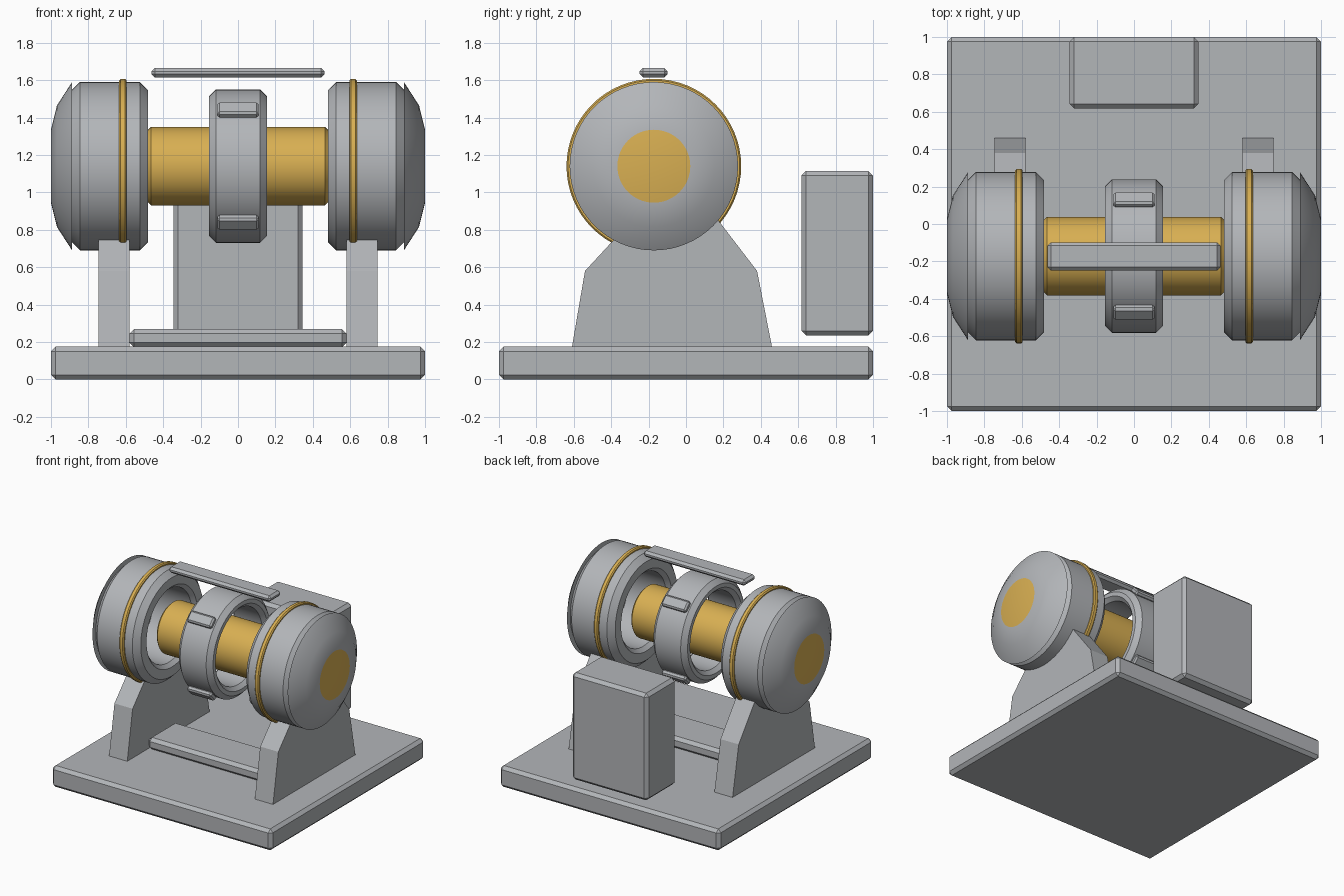
import bpy, bmesh, math
from mathutils import Matrix

if "Cube" in bpy.data.objects:
    bpy.data.objects.remove(bpy.data.objects["Cube"])

AY, AZ = -0.172, 1.14          # centre of the horizontal drum axis


def material(name, rgb):
    m = bpy.data.materials.new(name)
    m.diffuse_color = (*rgb, 1)
    m.use_nodes = True
    m.node_tree.nodes["Principled BSDF"].inputs["Base Color"].default_value = m.diffuse_color
    return m


GREY = material("steel grey", (0.45, 0.465, 0.485))
GOLD = material("gold", (0.69, 0.43, 0.085))


def finish(name, bm, mats, smooth=False):
    bmesh.ops.recalc_face_normals(bm, faces=bm.faces)
    me = bpy.data.meshes.new(name)
    bm.to_mesh(me)
    bm.free()
    for m in mats:
        me.materials.append(m)
    ob = bpy.data.objects.new(name, me)
    bpy.context.collection.objects.link(ob)
    if smooth:
        bpy.ops.object.select_all(action='DESELECT')
        ob.select_set(True)
        bpy.context.view_layer.objects.active = ob
        bpy.ops.object.shade_smooth_by_angle(angle=math.radians(35))
    return ob


def box(name, lo, hi, bevel, turn=0):
    """Box between two corners, chamfered, optionally turned about its own x axis."""
    bm = bmesh.new()
    size = [b - a for a, b in zip(lo, hi)]
    mid = [(a + b) / 2 for a, b in zip(lo, hi)]
    bmesh.ops.create_cube(bm, size=1, matrix=Matrix.Diagonal((*size, 1)))
    bmesh.ops.bevel(bm, geom=bm.edges[:], offset=bevel, segments=1, affect='EDGES')
    bm.transform(Matrix.Translation(mid) @ Matrix.Rotation(turn, 4, 'X'))
    return finish(name, bm, [GREY])


def lathe(name, profile, mat, closed=True, side=1, segs=64, gold_end=None):
    """Spin (x, radius) points about the drum axis."""
    bm = bmesh.new()
    vs = [bm.verts.new((side * x, 0, r)) for x, r in profile]
    n = len(vs)
    for i in range(n if closed else n - 1):
        bm.edges.new((vs[i], vs[(i + 1) % n]))
    bmesh.ops.spin(bm, geom=bm.verts[:] + bm.edges[:], cent=(0, 0, 0),
                   axis=(1, 0, 0), angle=2 * math.pi, steps=segs, use_duplicate=False)
    bmesh.ops.remove_doubles(bm, verts=bm.verts, dist=1e-4)
    bm.transform(Matrix.Translation((0, AY, AZ)))
    if gold_end is not None:
        for f in bm.faces:
            if all(abs(v.co.x) > gold_end for v in f.verts):
                f.material_index = 1
    return finish(name, bm, [mat, GOLD], smooth=True)


def tube(name, x0, x1, inner, outer, c, ci, mat, side=1):
    """Chamfered hollow ring: c outside chamfer, ci inside chamfer."""
    return lathe(name, [(x0 + c, outer), (x1 - c, outer), (x1, outer - c),
                        (x1, inner + ci), (x1 - ci, inner), (x0 + ci, inner),
                        (x0, inner + ci), (x0, outer - c)], mat, True, side)


# Base, low tray, rear cabinet and top bar
box("base_plate", (-1, -1, 0), (1, 1, 0.175), 0.025)
box("tray", (-0.58, -0.35, 0.172), (0.58, 0.005, 0.27), 0.025)
box("rear_cabinet", (-0.345, 0.617, 0.235), (0.345, 1.0, 1.115), 0.025)
box("top_bar", (-0.463, -0.248, 1.615), (0.463, -0.098, 1.665), 0.018)

# Central rod with chamfered ends
lathe("centre_rod", [(-0.485, 0), (-0.485, 0.19), (-0.465, 0.21), (0.465, 0.21),
                     (0.485, 0.19), (0.485, 0)], GOLD, False)

# Middle ring with four clips
tube("middle_ring", -0.155, 0.155, 0.31, 0.41, 0.037, 0.03, GREY)
for i in range(4):
    a = math.radians(45 + 90 * i)
    y, z = AY + 0.425 * math.cos(a), AZ + 0.425 * math.sin(a)
    box("ring_clip", (-0.11, y - 0.022, z - 0.045), (0.11, y + 0.022, z + 0.045), 0.012, a)

# Both ends: drum, domed cap with gold centre, gold band and support leg
LEG = [(-0.61, 0.172), (0.46, 0.172), (0.38, 0.58), (0.15, 0.88), (-0.36, 0.775), (-0.54, 0.58)]
for side, tag in ((-1, "left"), (1, "right")):
    tube(tag + "_drum", 0.48, 0.89, 0.30, 0.45, 0.045, 0.03, GREY, side)
    lathe(tag + "_cap", [(0.887, 0), (0.887, 0.45), (0.968, 0.325), (1.0, 0.195), (1.0, 0)],
          GREY, False, side, gold_end=0.999)
    tube(tag + "_band", 0.595, 0.635, 0.44, 0.467, 0.008, 0.002, GOLD, side)

    bm = bmesh.new()
    face = bm.faces.new([bm.verts.new((side * 0.58, y, z)) for y, z in LEG])
    ext = bmesh.ops.extrude_face_region(bm, geom=[face])
    bmesh.ops.translate(bm, vec=(side * 0.165, 0, 0),
                        verts=[v for v in ext["geom"] if isinstance(v, bmesh.types.BMVert)])
    finish(tag + "_support_leg", bm, [GREY])
